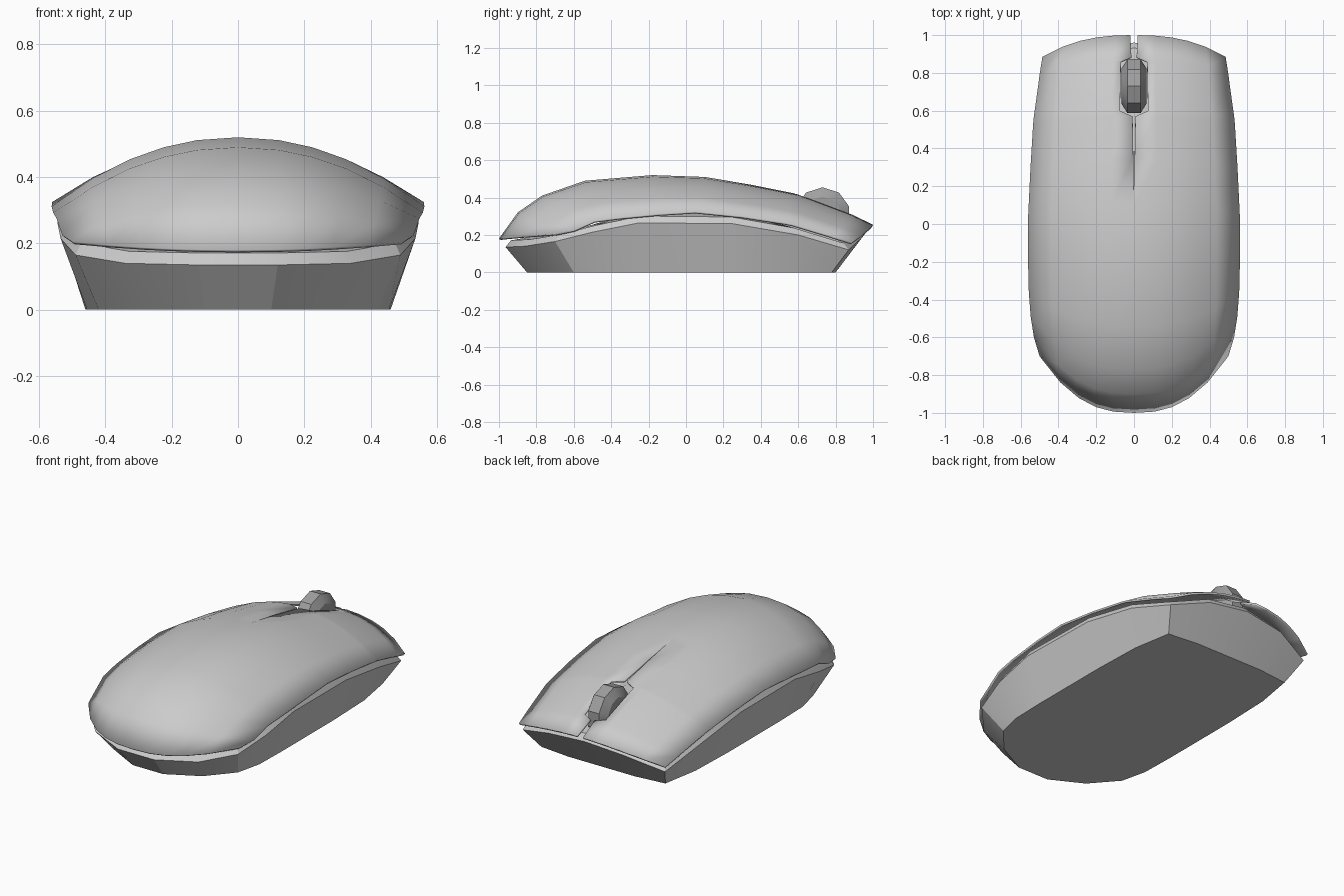
import bpy, bmesh, math

if "Cube" in bpy.data.objects:
    bpy.data.objects.remove(bpy.data.objects["Cube"])


def finish(name, bm, angle):
    me = bpy.data.meshes.new(name)
    bm.to_mesh(me)
    bm.free()
    ob = bpy.data.objects.new(name, me)
    bpy.context.collection.objects.link(ob)
    bpy.ops.object.select_all(action='DESELECT')
    ob.select_set(True)
    bpy.context.view_layer.objects.active = ob
    bpy.ops.object.shade_smooth_by_angle(angle=math.radians(angle))
    return ob


# Top shell: bowed cross-sections (centre y, centre z, edge x, edge y, edge z, slot half width)
stations = [
    (-1.0, .18, .50, -.70, .205, 0), (-.90, .32, .53, -.60, .225, 0),
    (-.77, .41, .547, -.49, .275, 0), (-.54, .49, .557, -.36, .292, 0),
    (-.18, .52, .562, -.15, .312, 0), (.10, .51, .560, .05, .325, 0),
    (.35, .468, .548, .30, .30, .004), (.57, .424, .534, .53, .265, .008),
    (.60, .418, .53, .57, .257, .075), (.86, .32, .505, .75, .203, .07),
    (.885, .31, .50, .79, .19, .014), (1.0, .255, .485, .885, .16, .02)]
half = [.22, .4, .58, .78, 1]
bm = bmesh.new()
rows = []
for cy, cz, ex, ey, ez, w in stations:
    ts = [-t for t in reversed(half)] + [-w / ex, w / ex] + half
    row = []
    for t in ts:
        a = abs(t)
        row.append(bm.verts.new((t * ex, cy + (ey - cy) * a ** 2.5,
                                 ez + (cz - ez) * (1 - a ** 2.1))))
    rows.append(row)
mid = len(half)
for r in range(len(rows) - 1):
    for c in range(len(rows[0]) - 1):
        slot = stations[r][5] + stations[r + 1][5] > 0
        if c == mid and (slot or stations[r][5] == 0):
            continue
        bm.faces.new((rows[r][c], rows[r][c + 1], rows[r + 1][c + 1], rows[r + 1][c]))
bmesh.ops.remove_doubles(bm, verts=bm.verts, dist=.0005)
shell = finish("top_shell", bm, 40)
sol = shell.modifiers.new("thickness", 'SOLIDIFY')
sol.thickness = .012
sol.offset = -1

# Base: flat bottom, flared wall, bevelled lip and a low inner deck
rim = [(0, .96, .21), (.25, .94, .185), (.47, .87, .12), (.52, .6, .2), (.54, .25, .26),
       (.545, -.25, .265), (.535, -.5, .215), (.49, -.7, .165), (.34, -.86, .14), (.12, -.965, .135)]
foot = [(0, .80, 0), (.22, .80, 0), (.41, .78, 0), (.45, .55, 0), (.46, .25, 0),
        (.46, -.25, 0), (.455, -.45, 0), (.42, -.60, 0), (.29, -.75, 0), (.10, -.85, 0)]
lip = [(x * .965, y * .97, z + .036) for x, y, z in rim]
deck = [(x * .6, y * .6, z + .1) for x, y, z in rim]
bm = bmesh.new()
rings = []
for prof in (foot, rim, lip, deck):
    full = prof + [(-x, y, z) for x, y, z in reversed(prof[1:])]
    rings.append([bm.verts.new(p) for p in full])
n = len(rings[0])
for lo, hi in zip(rings, rings[1:]):
    for i in range(n):
        j = (i + 1) % n
        bm.faces.new((lo[i], lo[j], hi[j], hi[i]))
bm.faces.new(rings[0])
top = bm.verts.new((0, 0, .37))
for i in range(n):
    bm.faces.new((rings[-1][i], rings[-1][(i + 1) % n], top))
bmesh.ops.recalc_face_normals(bm, faces=bm.faces)
finish("base", bm, 20)

# Scroll wheel: faceted crowned disc
bm = bmesh.new()
seg = 10
rings = []
for x, r in ((-.065, .10), (-.035, .15), (.035, .15), (.065, .10)):
    rings.append([bm.verts.new((x, .73 + r * math.cos(math.tau * (i + .5) / seg),
                                .305 + r * math.sin(math.tau * (i + .5) / seg)))
                  for i in range(seg)])
for lo, hi in zip(rings, rings[1:]):
    for i in range(seg):
        j = (i + 1) % seg
        bm.faces.new((lo[i], lo[j], hi[j], hi[i]))
bm.faces.new(rings[0])
bm.faces.new(rings[-1])
bmesh.ops.recalc_face_normals(bm, faces=bm.faces)
wheel = finish("scroll_wheel", bm, 20)
mat = bpy.data.materials.new("dark_grey")
mat.diffuse_color = (.35, .35, .35, 1)
mat.use_nodes = True
mat.node_tree.nodes["Principled BSDF"].inputs["Base Color"].default_value = mat.diffuse_color
wheel.data.materials.append(mat)
